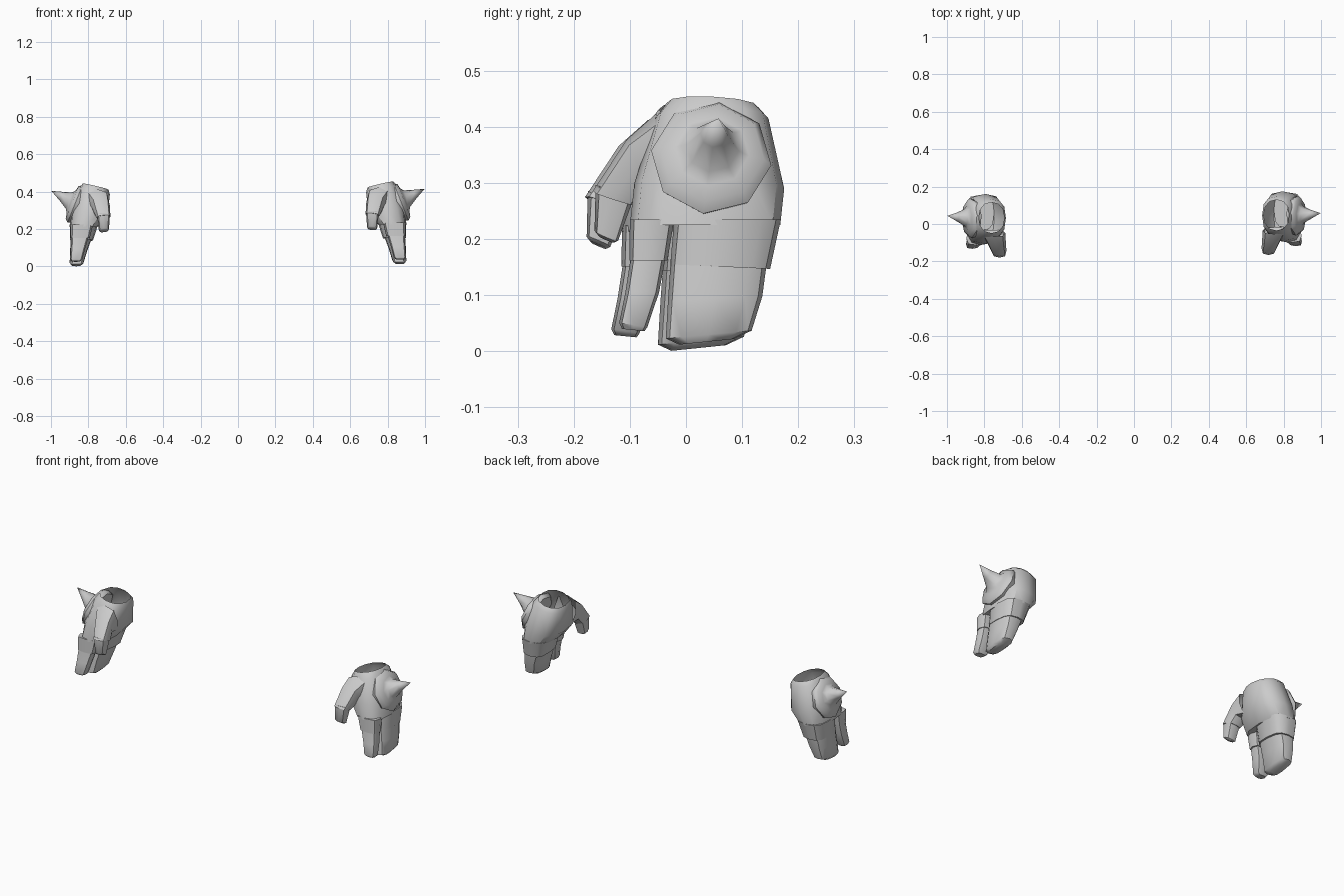
import bpy, bmesh, math
from mathutils import Vector

if "Cube" in bpy.data.objects:
    bpy.data.objects.remove(bpy.data.objects["Cube"])


def spow(v, p):
    return math.copysign(abs(v) ** p, v)


def ring(c, u, v, n=8, p=0.75, phase=0.0):
    """Rounded-box ring of points around c with half axes u and v."""
    c, u, v = Vector(c), Vector(u), Vector(v)
    pts = []
    for i in range(n):
        a = 2 * math.pi * (i + phase) / n
        pts.append(c + u * spow(math.cos(a), p) + v * spow(math.sin(a), p))
    return pts


def box_ring(x0, x1, y0, y1, z, tx=0.0, ty=0.0, n=12, p=0.75):
    """Roughly horizontal ring, tilted by tx / ty at its x / y extremes."""
    return ring(((x0 + x1) / 2, (y0 + y1) / 2, z),
                ((x1 - x0) / 2, 0, tx), (0, (y1 - y0) / 2, ty), n, p)


def loft(name, rings, side, cap_start=False, cap_end=True, tip=None, angle=42):
    # the two gloves are mirrored, the left one sits slightly forward and lower
    dy, dz = (0.0, 0.0) if side > 0 else (-0.014, -0.011)

    def place(q):
        return (side * q[0], q[1] + dy, q[2] + dz)

    bm = bmesh.new()
    loops = [[bm.verts.new(place(q)) for q in r] for r in rings]
    for a, b in zip(loops, loops[1:]):
        for i in range(len(a)):
            j = (i + 1) % len(a)
            bm.faces.new((a[i], a[j], b[j], b[i]))
    if cap_start:
        bm.faces.new(loops[0])
    if tip is not None:
        t, last = bm.verts.new(place(tip)), loops[-1]
        for i in range(len(last)):
            bm.faces.new((last[i], last[(i + 1) % len(last)], t))
    elif cap_end:
        bm.faces.new(loops[-1])
    bmesh.ops.recalc_face_normals(bm, faces=bm.faces)
    # open shells: make sure the outside faces outwards
    mid = sum((v.co for v in bm.verts), Vector()) / len(bm.verts)
    if sum((f.calc_center_median() - mid).dot(f.normal) * f.calc_area() for f in bm.faces) < 0:
        bmesh.ops.reverse_faces(bm, faces=bm.faces)
    me = bpy.data.meshes.new(name)
    bm.to_mesh(me)
    bm.free()
    ob = bpy.data.objects.new(name, me)
    bpy.context.collection.objects.link(ob)
    bpy.ops.object.select_all(action='DESELECT')
    ob.select_set(True)
    bpy.context.view_layer.objects.active = ob
    bpy.ops.object.shade_smooth_by_angle(angle=math.radians(angle))
    return ob


for side, tag in ((1, "right"), (-1, "left")):
    # palm with open wrist
    loft(tag + "_glove_palm", [
        box_ring(0.693, 0.83, -0.035, 0.13, 0.438, 0.016, -0.004, p=0.9),
        box_ring(0.685, 0.848, -0.055, 0.147, 0.415, 0.018, 0.0),
        box_ring(0.697, 0.892, -0.092, 0.175, 0.295, 0.012, -0.005),
        box_ring(0.748, 0.90, -0.100, 0.168, 0.225),
    ], side)

    # sleeves covering the upper fingers
    loft(tag + "_index_sleeve", [
        box_ring(0.775, 0.897, -0.100, -0.021, 0.235, n=8, p=0.6),
        box_ring(0.793, 0.896, -0.101, -0.033, 0.162, n=8, p=0.6),
    ], side, cap_start=True)
    loft(tag + "_finger_sleeve", [
        box_ring(0.748, 0.90, -0.021, 0.169, 0.235, p=0.65),
        box_ring(0.775, 0.897, -0.028, 0.150, 0.151, 0, -0.004, p=0.65),
    ], side, cap_start=True)

    # fingertips
    loft(tag + "_index_finger", [
        box_ring(0.798, 0.892, -0.098, -0.036, 0.17, n=8, p=0.6),
        box_ring(0.818, 0.895, -0.108, -0.048, 0.105, n=8, p=0.6),
        box_ring(0.833, 0.898, -0.119, -0.069, 0.047, 0, -0.004, n=8, p=0.6),
        box_ring(0.845, 0.890, -0.114, -0.074, 0.038, 0, -0.002, n=8, p=0.6),
    ], side, cap_start=True)
    loft(tag + "_fingers", [
        box_ring(0.780, 0.893, -0.027, 0.145, 0.165, p=0.65),
        box_ring(0.806, 0.898, -0.032, 0.136, 0.095, 0, 0.003, p=0.65),
        box_ring(0.826, 0.900, -0.036, 0.117, 0.030, 0, 0.007, p=0.65),
        box_ring(0.840, 0.890, -0.012, 0.085, 0.017, 0, 0.005, p=0.65),
    ], side, cap_start=True)

    # thumb sleeve and thumb tip
    loft(tag + "_thumb_sleeve", [
        ring((0.752, -0.035, 0.350), (0.064, 0, 0), (0, -0.018, 0.074), 8),
        ring((0.735, -0.086, 0.335), (0.050, 0, 0), (0, -0.020, 0.042), 8),
        ring((0.719, -0.129, 0.274), (0.037, 0, -0.004), (0, -0.037, 0.012), 8, 0.65),
    ], side)
    loft(tag + "_thumb", [
        ring((0.719, -0.127, 0.285), (0.034, 0, 0), (0, -0.034, 0.012), 8, 0.65),
        ring((0.717, -0.142, 0.206), (0.027, 0, -0.003), (0, -0.021, 0.009), 8, 0.65),
        ring((0.717, -0.142, 0.200), (0.019, 0, -0.002), (0, -0.014, 0.006), 8, 0.65),
    ], side, cap_start=True)

    # octagonal knuckle plate flaring into a spike
    c = Vector((0.872, 0.045, 0.345))
    n = Vector((0.93, 0, 0.37)).normalized()
    t = Vector((-n.z, 0, n.x))
    y = Vector((0, 1, 0))
    profile = [(0.100, -0.022), (0.108, 0.0), (0.094, 0.017), (0.066, 0.023),
               (0.047, 0.036), (0.025, 0.083)]
    rings = [ring(c + n * h + t * 0.02 * max(h, 0) / 0.14 + y * 0.07 * max(h, 0),
                  t * r, y * r, 8, 1.0, 0.17) for r, h in profile]
    loft(tag + "_knuckle_spike", rings, side, cap_start=True,
         tip=(0.998, 0.058, 0.415), angle=50)
